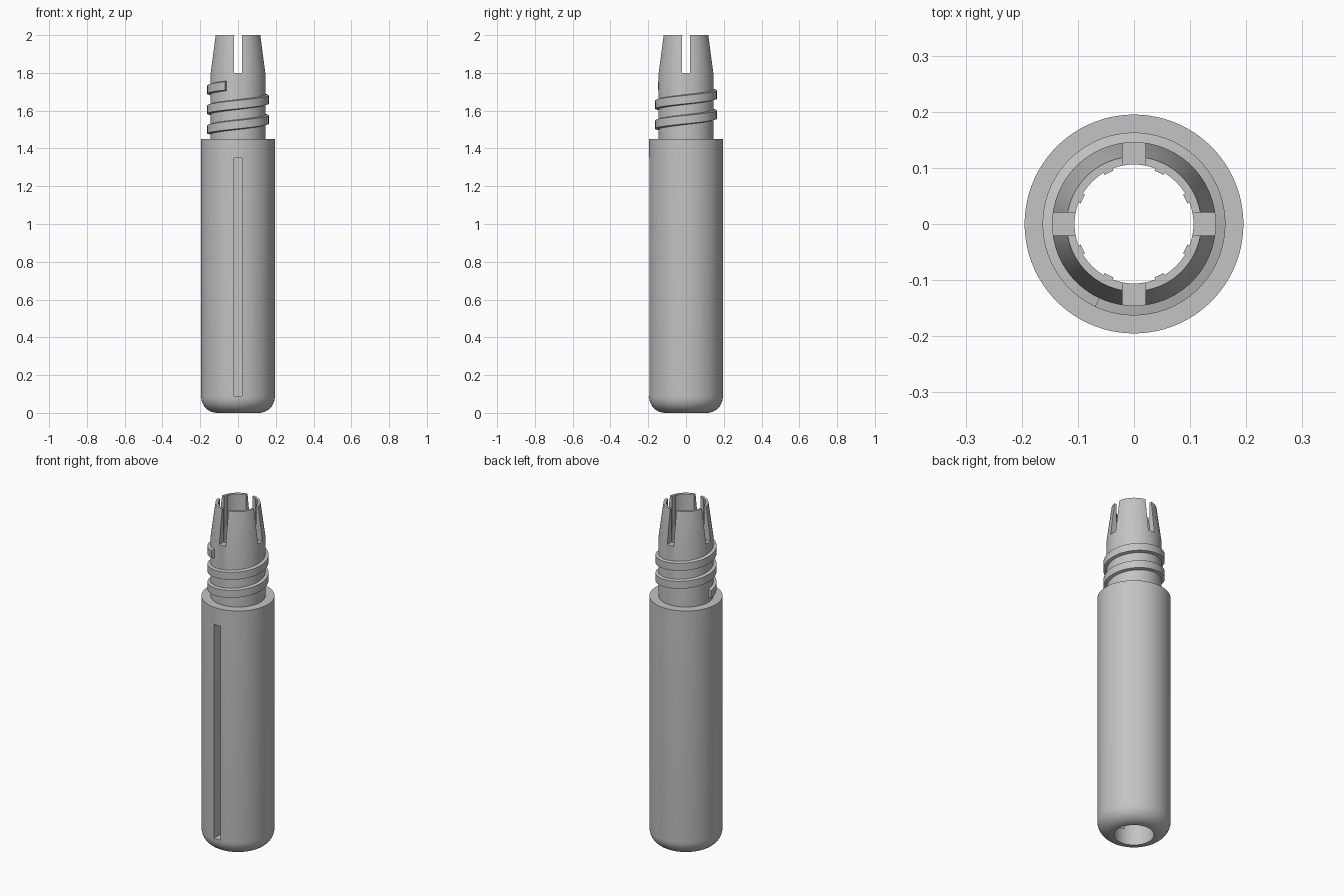
import bpy, bmesh, math
from mathutils import Matrix

default = bpy.data.objects.get("Cube")
if default:
    bpy.data.objects.remove(default, do_unlink=True)

grey = bpy.data.materials.new("grey_plastic")
grey.use_nodes = True
colour = (0.55, 0.55, 0.55, 1)
grey.diffuse_color = colour
grey.node_tree.nodes["Principled BSDF"].inputs["Base Color"].default_value = colour


def finish(name, bm):
    bmesh.ops.recalc_face_normals(bm, faces=bm.faces[:])
    mesh = bpy.data.meshes.new(name)
    bm.to_mesh(mesh)
    bm.free()
    mesh.materials.append(grey)
    obj = bpy.data.objects.new(name, mesh)
    bpy.context.collection.objects.link(obj)
    return obj


def activate(obj):
    bpy.ops.object.select_all(action='DESELECT')
    obj.select_set(True)
    bpy.context.view_layer.objects.active = obj


def smooth(obj):
    activate(obj)
    bpy.ops.object.shade_smooth_by_angle(angle=math.radians(30))


def sweep(rings, closed):
    """Skin a list of closed point rings, either as a loop or with end caps."""
    bm = bmesh.new()
    loops = [[bm.verts.new(p) for p in ring] for ring in rings]
    pairs = list(zip(loops, loops[1:]))
    if closed:
        pairs.append((loops[-1], loops[0]))
    else:
        bm.faces.new(loops[0])
        bm.faces.new(loops[-1])
    for a, b in pairs:
        for i in range(len(a)):
            j = (i + 1) % len(a)
            bm.faces.new((a[i], a[j], b[j], b[i]))
    return bm


def polar(r, angle, z):
    return (r * math.cos(angle), r * math.sin(angle), z)


def add_box(bm, size, centre, spin=0.0):
    m = (Matrix.Rotation(spin, 4, 'Z') @ Matrix.Translation(centre)
         @ Matrix.Diagonal((*size, 1)))
    bmesh.ops.create_cube(bm, size=1, matrix=m)


# Hollow tube: rounded base, shoulder, neck and tapered tip
BORE, OUTER, FILLET = 0.106, 0.195, 0.085
SHOULDER, TAPER, TOP = 1.45, 1.8, 2.0
profile = [(BORE, 0)]
for i in range(11):
    a = math.pi / 2 * i / 10
    profile.append((OUTER - FILLET + FILLET * math.sin(a), FILLET - FILLET * math.cos(a)))
profile += [(OUTER, SHOULDER), (0.146, SHOULDER), (0.146, TAPER), (0.12, TOP), (BORE, TOP)]
SEGMENTS = 96
tube = finish("hollow_barrel", sweep(
    [[polar(r, 2 * math.pi * s / SEGMENTS, z) for r, z in profile] for s in range(SEGMENTS)], True))

# Crossed slots in the tip and the long window in the front wall
SLOT = 0.041
cutters = [((SLOT, 1, 0.4), (0, 0, TAPER + 0.2)),
           ((1, SLOT, 0.4), (0, 0, TAPER + 0.2)),
           ((SLOT, 0.25, 1.26), (0, -0.175, 0.72))]
for size, centre in cutters:
    bm = bmesh.new()
    add_box(bm, size, centre)
    cutter = finish("slot_cutter", bm)
    cutter.hide_render = True
    mod = tube.modifiers.new("slot", 'BOOLEAN')
    mod.operation = 'DIFFERENCE'
    mod.solver = 'EXACT'
    mod.object = cutter
    activate(tube)
    bpy.ops.object.modifier_apply(modifier=mod.name)
    bpy.data.objects.remove(cutter, do_unlink=True)
smooth(tube)

# Raised screw thread around the neck
PITCH, START_Z, SWEEP = 0.106, 1.5, 785
rings = []
for degrees in range(0, SWEEP + 1, 5):
    angle = math.pi + math.radians(degrees)
    z = START_Z + PITCH * degrees / 360
    rings.append([polar(r, angle, z + dz) for r, dz in
                  ((0.14, -0.028), (0.163, -0.022), (0.163, 0.022), (0.14, 0.028))])
smooth(finish("screw_thread", sweep(rings, False)))

# Small grip ribs inside the split tip
bm = bmesh.new()
for quarter in range(4):
    for offset in (26, 64):
        add_box(bm, (0.012, 0.017, 0.197), (0.1075, 0, 1.9), math.radians(90 * quarter + offset))
finish("inner_grip_ribs", bm)
